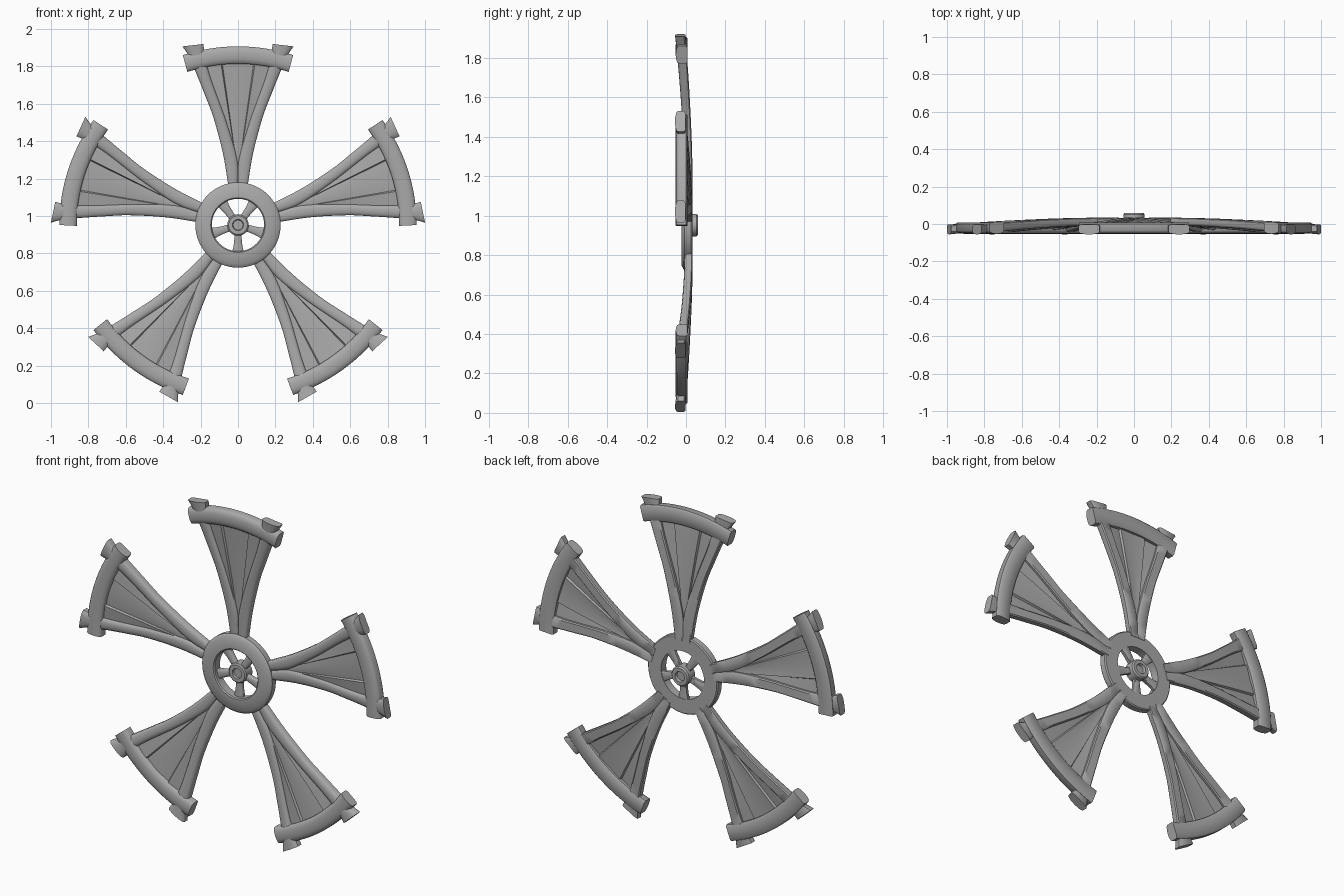
import bpy, bmesh, math
from mathutils import Vector

cube = bpy.data.objects.get("Cube")
if cube:
    bpy.data.objects.remove(cube)

CENTRE_Z = 0.952
SPOKES = 5
STEP = 2 * math.pi / SPOKES

grey = bpy.data.materials.new("plain grey")
grey.use_nodes = True
colour = (0.4, 0.4, 0.4, 1)
grey.diffuse_color = colour
grey.node_tree.nodes["Principled BSDF"].inputs["Base Color"].default_value = colour


def make_mesh(name, verts, faces):
    bm = bmesh.new()
    vs = [bm.verts.new(v) for v in verts]
    for f in faces:
        bm.faces.new([vs[i] for i in f])
    bmesh.ops.recalc_face_normals(bm, faces=bm.faces)
    mesh = bpy.data.meshes.new(name)
    bm.to_mesh(mesh)
    bm.free()
    mesh.materials.append(grey)
    return mesh


def place(name, mesh, angle=0):
    obj = bpy.data.objects.new(name, mesh)
    bpy.context.collection.objects.link(obj)
    obj.location.z = CENTRE_Z
    obj.rotation_euler.y = angle
    bpy.ops.object.select_all(action='DESELECT')
    obj.select_set(True)
    bpy.context.view_layer.objects.active = obj
    bpy.ops.object.shade_smooth_by_angle(angle=math.radians(40))
    return obj


def sweep_y(r):
    """Forward sweep of a spoke along its length."""
    return 0.016 - 0.042 * (r / 0.95) ** 2


def smooth_path(points, cuts=4):
    """Catmull-Rom curve through flat points."""
    p = [Vector(q) for q in points]
    p = [2 * p[0] - p[1]] + p + [2 * p[-1] - p[-2]]
    out = []
    for a, b, c, d in zip(p, p[1:], p[2:], p[3:]):
        for k in range(cuts):
            t = k / cuts
            out.append(0.5 * (2 * b + (c - a) * t + (2 * a - 5 * b + 4 * c - d) * t * t
                              + (3 * b - a - 3 * c + d) * t ** 3))
    return out + [p[-2]]


# Rounded section: u across the strip, v through its depth
SECTION = [(-1, -0.45), (-0.85, -0.75), (-0.45, -0.95), (0, -1), (0.45, -0.95),
           (0.85, -0.75), (1, -0.45), (1, 0.75), (0.8, 1), (-0.8, 1), (-1, 0.75)]


def loft(name, inner, outer, depth):
    """Solid strip between two edge paths, with depth(t) as half thickness."""
    n, m = len(SECTION), len(inner)
    verts = []
    for i, (a, b) in enumerate(zip(inner, outer)):
        mid, half = (a + b) / 2, (b - a) / 2
        y, d = sweep_y(mid.length), depth(i / (m - 1))
        for u, v in SECTION:
            q = mid + half * u
            verts.append((q.x, y + v * d, q.y))
    faces = [(i * n + j, i * n + (j + 1) % n, (i + 1) * n + (j + 1) % n, (i + 1) * n + j)
             for i in range(m - 1) for j in range(n)]
    faces += [tuple(range(n)), tuple(range((m - 1) * n, m * n))]
    return make_mesh(name, verts, faces)


# Flared side rails, ending in horns beyond the rim bar
OUTER = [(0.05, 0.2), (0.08, 0.38), (0.13, 0.57), (0.175, 0.69), (0.223, 0.81),
         (0.265, 0.905), (0.297, 0.955)]
INNER = [(0, 0.2), (0.005, 0.35), (0.062, 0.55), (0.105, 0.67), (0.148, 0.79),
         (0.178, 0.9), (0.184, 0.968)]
rails = []
for side, s in (("left", 1), ("right", -1)):
    flip = lambda pts: smooth_path([(s * x, z) for x, z in pts])
    rails.append((side + "_rail", loft(side + "_rail", flip(INNER), flip(OUTER),
                                       lambda t: 0.02 + 0.006 * t)))


# Curved rim bar, concentric with the hub
def arc(r, half_angle, count=20):
    return [Vector((r * math.sin(a), r * math.cos(a))) for a in
            (half_angle * (2 * i / count - 1) for i in range(count + 1))]


bar = loft("rim_bar", arc(0.862, math.radians(18.3)), arc(0.955, math.radians(18.0)),
           lambda t: 0.03)

# Pleated web between the rails
PLEATS = [(-1, 0), (-0.5, -0.008), (-0.46, 0.003), (0, -0.003), (0.46, 0.003),
          (0.5, -0.008), (1, 0)]
verts, faces = [], []
rows, n = 9, len(PLEATS)
for face_y in (-0.006, 0.006):
    for i in range(rows):
        t = i / (rows - 1)
        z = 0.3 + 0.6 * t
        for u, dy in PLEATS:
            verts.append((u * (0.008 + 0.185 * t), sweep_y(z) + face_y + dy * min(1, t * 3), z))
layer = rows * n
for i in range(rows - 1):
    for j in range(n - 1):
        k = i * n + j
        quad = (k, k + 1, k + n + 1, k + n)
        faces += [quad, tuple(q + layer for q in quad)]
rim = list(range(n)) + [i * n + n - 1 for i in range(1, rows)] \
    + [(rows - 1) * n + j for j in range(n - 2, -1, -1)] + [i * n for i in range(rows - 2, 0, -1)]
for a, b in zip(rim, rim[1:] + rim[:1]):
    faces.append((a, b, b + layer, a + layer))
web = make_mesh("web", verts, faces)

for k in range(SPOKES):
    for name, mesh in rails + [("rim_bar", bar), ("web", web)]:
        place(f"{name}_{k + 1}", mesh, k * STEP)


def lathe(name, profile, closed, count=64):
    """Turn (radius, y) points around the y axis."""
    n = len(profile)
    verts = [(r * math.cos(a), y, r * math.sin(a))
             for a in (2 * math.pi * i / count for i in range(count)) for r, y in profile]
    faces = [(i * n + j, i * n + (j + 1) % n, (i + 1) % count * n + (j + 1) % n,
              (i + 1) % count * n + j)
             for i in range(count) for j in range(n if closed else n - 1)]
    if not closed:
        faces += [tuple(i * n + e for i in range(count)) for e in (0, n - 1)]
    return place(name, make_mesh(name, verts, faces))


# Central ring with a stepped, bevelled edge
lathe("centre_ring", [(0.14, 0.032), (0.14, -0.016), (0.146, -0.022), (0.208, -0.022),
                      (0.216, -0.016), (0.222, -0.014), (0.228, -0.007), (0.228, 0.026),
                      (0.222, 0.032)], True)

# Hub with a dished face at each end
lathe("hub", [(0.026, 0.0), (0.03, -0.01), (0.05, -0.01), (0.057, -0.004), (0.057, 0.052),
              (0.05, 0.06), (0.03, 0.06), (0.026, 0.045)], False)

# Short tapered arms from hub to ring, set between the spokes
arm = loft("hub_arm", smooth_path([(-0.018, 0.04), (-0.022, 0.1), (-0.032, 0.15)]),
           smooth_path([(0.018, 0.04), (0.022, 0.1), (0.032, 0.15)]), lambda t: 0.014)
for k in range(SPOKES):
    place(f"hub_arm_{k + 1}", arm, (k + 0.5) * STEP)
